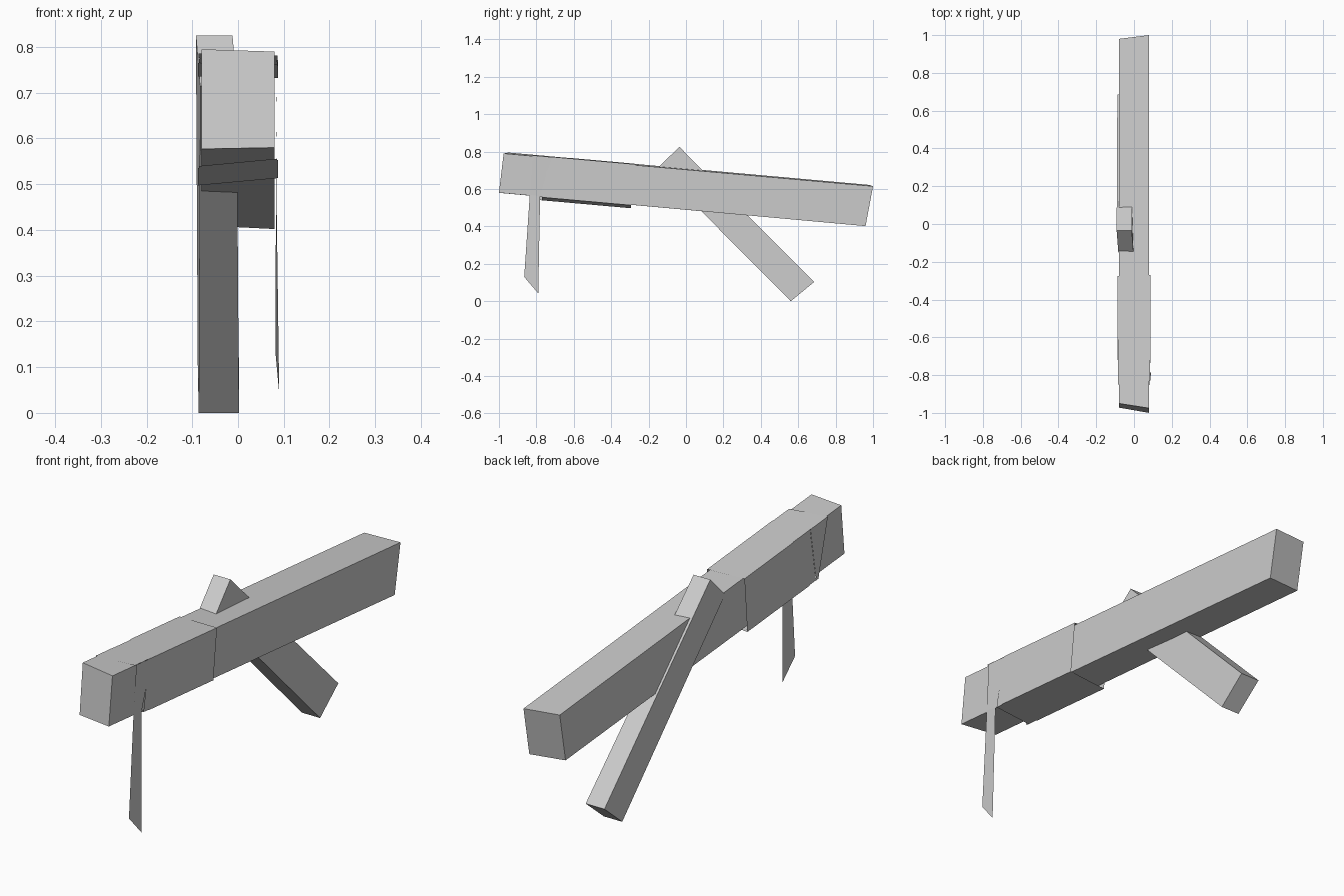
import bpy
import bmesh

old = bpy.data.objects.get("Cube")
if old:
    bpy.data.objects.remove(old, do_unlink=True)

grey = bpy.data.materials.new("plain_grey")
grey.use_nodes = True
grey.diffuse_color = (0.6, 0.6, 0.6, 1)
grey.node_tree.nodes["Principled BSDF"].inputs["Base Color"].default_value = (0.6, 0.6, 0.6, 1)


def loft(name, start, end, closed=True, caps=False):
    """Join two matching outlines with flat quads, optionally capping the ends."""
    bm = bmesh.new()
    a = [bm.verts.new(p) for p in start]
    b = [bm.verts.new(p) for p in end]
    n = len(a)
    for i in range(n if closed else n - 1):
        j = (i + 1) % n
        bm.faces.new((a[i], a[j], b[j], b[i]))
    if caps:
        bm.faces.new(a)
        bm.faces.new(b)
    bmesh.ops.recalc_face_normals(bm, faces=bm.faces)
    mesh = bpy.data.meshes.new(name)
    bm.to_mesh(mesh)
    bm.free()
    mesh.materials.append(grey)
    obj = bpy.data.objects.new(name, mesh)
    bpy.context.collection.objects.link(obj)
    return obj


def beam_top(y):
    return 0.703 - 0.089 * y


def beam_bottom(y):
    return 0.491 - 0.0893 * y


def wrap_edge(ys, gap):
    """Edge of a cloth band: left top, right top, right bottom, left bottom."""
    side = 0.08 + gap
    lt, rt, rb, lb = ys
    return [(side, lt, beam_top(lt) + 0.003 + gap / 4),
            (-side, rt, beam_top(rt) + 0.006 + gap / 4),
            (-side, rb, beam_bottom(rb) - 0.02),
            (side, lb, beam_bottom(lb) - 0.004)]


# Long square beam with skewed ends
loft("beam",
     [(0.08, -0.975, 0.79), (-0.08, -0.95, 0.795), (-0.08, -0.972, 0.577), (0.08, -1.0, 0.58)],
     [(0.08, 1.0, 0.615), (-0.08, 0.98, 0.622), (-0.08, 0.94, 0.41), (0.08, 0.96, 0.402)],
     caps=True)

# Diagonal brace passing through the beam
loft("brace",
     [(-0.092, -0.035, 0.825), (-0.012, -0.035, 0.825), (-0.003, -0.15, 0.715), (-0.083, -0.15, 0.715)],
     [(-0.088, 0.685, 0.103), (0.002, 0.685, 0.103), (0.002, 0.56, 0.0), (-0.086, 0.56, 0.0)],
     caps=True)

# Overlapping cloth bands around the front half
loft("wide_wrap", wrap_edge((-0.27, -0.275, -0.295, -0.295), 0.008),
     wrap_edge((-0.72, -0.61, -0.72, -0.735), 0.008))
loft("narrow_wrap", wrap_edge((-0.60, -0.61, -0.56, -0.65), 0.005),
     wrap_edge((-0.73, -0.73, -0.77, -0.77), 0.005))
loft("end_wrap", wrap_edge((-0.715, -0.73, -0.77, -0.77), 0.006)[:3],
     wrap_edge((-0.83, -0.85, -0.785, -0.785), 0.006)[:3], closed=False)

# Loose strap hanging from the end band
loft("hanging_strap",
     [(0.086, -0.715, beam_top(-0.715) + 0.004), (0.083, -0.78, 0.56), (0.09, -0.79, 0.042)],
     [(0.086, -0.82, beam_top(-0.82) + 0.004), (0.083, -0.835, 0.57), (0.082, -0.865, 0.13)],
     closed=False)
